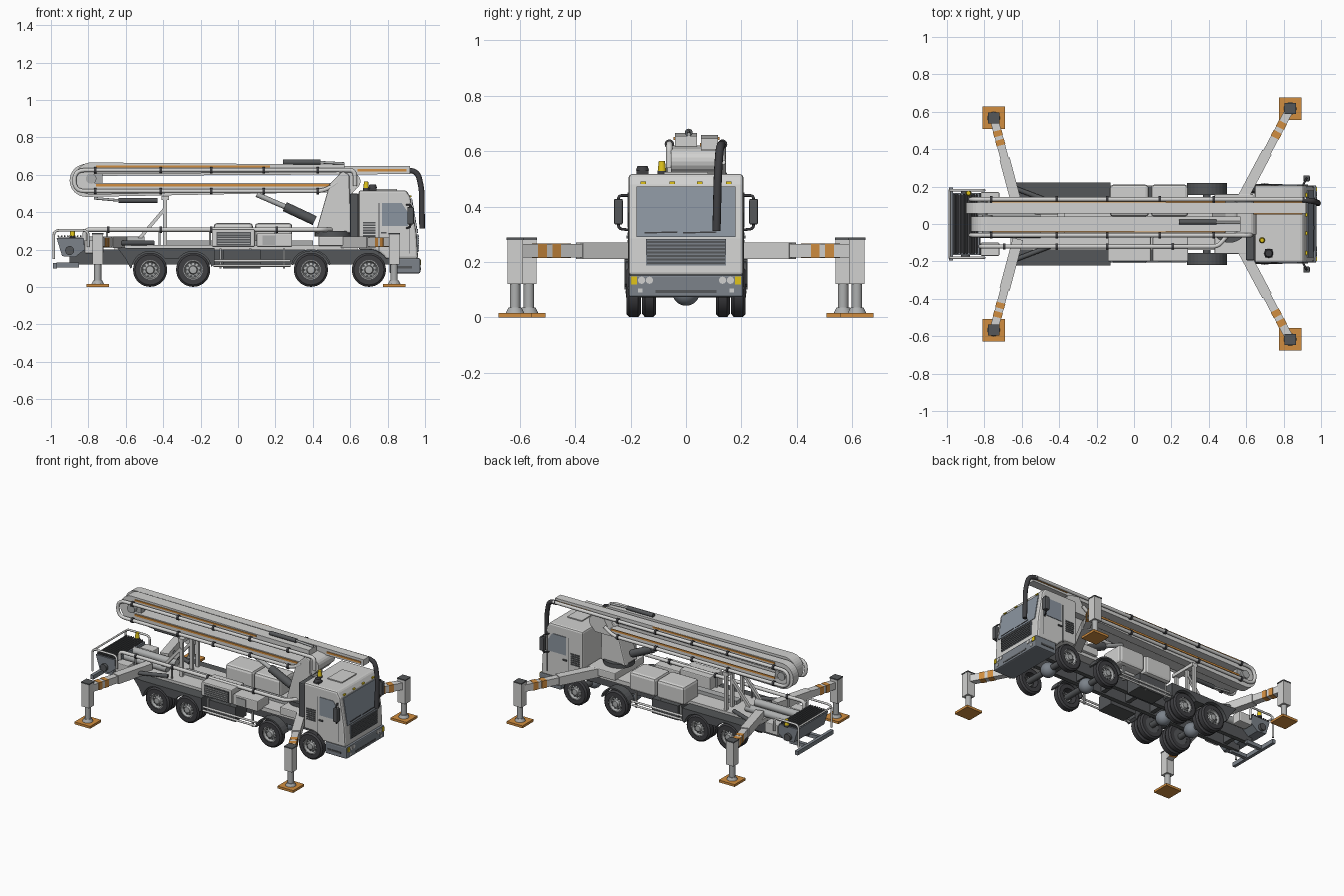
import bpy, bmesh
from math import sin, cos, pi, radians
from mathutils import Vector, Matrix

cube = bpy.data.objects.get("Cube")
if cube:
    bpy.data.objects.remove(cube, do_unlink=True)


def material(name, r, g, b):
    mat = bpy.data.materials.new(name)
    mat.use_nodes = True
    mat.diffuse_color = (r, g, b, 1)
    mat.node_tree.nodes["Principled BSDF"].inputs["Base Color"].default_value = (r, g, b, 1)
    return mat


WHITE = material("off white paint", .64, .64, .63)
ORANGE = material("orange paint", .64, .27, .05)
RUBBER = material("black rubber", .05, .05, .055)
CHARCOAL = material("charcoal", .09, .095, .1)
SLATE = material("slate grey", .2, .225, .255)
GLASS = material("window glass", .26, .3, .35)
YELLOW = material("yellow lamp", .75, .55, .01)
METAL = material("bare metal", .42, .43, .43)


def place(name, mesh, mat, bevel=0, sym=False):
    mesh.materials.append(mat)
    obj = bpy.data.objects.new(name, mesh)
    bpy.context.collection.objects.link(obj)
    if bevel:
        mod = obj.modifiers.new("soft_edges", "BEVEL")
        mod.width, mod.segments = bevel, 2
    if sym:
        obj.modifiers.new("other_side", "MIRROR").use_axis = (False, True, False)
    return obj


def finish(name, bm, mat, bevel=0, sym=False, smooth=False):
    bmesh.ops.recalc_face_normals(bm, faces=bm.faces)
    for f in bm.faces:
        f.smooth = smooth
    for e in bm.edges:
        e.smooth = not (smooth and e.calc_face_angle(0) > radians(35))
    mesh = bpy.data.meshes.new(name)
    bm.to_mesh(mesh)
    bm.free()
    return place(name, mesh, mat, bevel, sym)


def prism(name, outline, ys, mat, **kw):
    """Side outline in x and z, pulled across the given y range."""
    bm = bmesh.new()
    face = bm.faces.new([bm.verts.new((x, ys[0], z)) for x, z in outline])
    new = bmesh.ops.extrude_face_region(bm, geom=[face])["geom"]
    moved = [v for v in new if isinstance(v, bmesh.types.BMVert)]
    bmesh.ops.translate(bm, verts=moved, vec=(0, ys[1] - ys[0], 0))
    return finish(name, bm, mat, **kw)


def box(name, xs, ys, zs, mat, **kw):
    (a, b), (c, d) = xs, zs
    return prism(name, [(a, c), (b, c), (b, d), (a, d)], ys, mat, **kw)


def beam(name, p, q, width, height, mat, **kw):
    p, q = Vector(p), Vector(q)
    turn = (q - p).to_track_quat("X", "Z").to_matrix().to_4x4()
    size = Matrix.Diagonal(((q - p).length, width, height, 1))
    bm = bmesh.new()
    bmesh.ops.create_cube(bm, size=1, matrix=Matrix.Translation((p + q) / 2) @ turn @ size)
    return finish(name, bm, mat, **kw)


def rod(name, p, q, radius, mat, tip=None, sides=20, **kw):
    p, q = Vector(p), Vector(q)
    turn = (q - p).to_track_quat("Z", "Y").to_matrix().to_4x4()
    bm = bmesh.new()
    bmesh.ops.create_cone(bm, cap_ends=True, segments=sides, radius1=radius,
                          radius2=radius if tip is None else tip, depth=(q - p).length,
                          matrix=Matrix.Translation((p + q) / 2) @ turn)
    return finish(name, bm, mat, smooth=True, **kw)


def lathe(name, x, z, profile, mat, **kw):
    """Radius and y pairs, turned around a crosswise axle."""
    bm = bmesh.new()
    verts = [bm.verts.new((x + r, y, z)) for r, y in profile]
    edges = [bm.edges.new(pair) for pair in zip(verts, verts[1:])]
    bmesh.ops.spin(bm, geom=verts + edges, cent=(x, 0, z), axis=(0, 1, 0),
                   angle=2 * pi, steps=32, use_merge=True)
    bmesh.ops.remove_doubles(bm, verts=bm.verts, dist=.0001)
    return finish(name, bm, mat, smooth=True, **kw)


def tube(name, points, radius, mat, bend=.03, **kw):
    """Pipe along a path with rounded corners."""
    pts = [Vector(p) for p in points]
    path = [pts[0]]
    for a, b, c in zip(pts, pts[1:], pts[2:]):
        start, end = b + (a - b).normalized() * bend, b + (c - b).normalized() * bend
        path += [start.lerp(b, t / 5).lerp(b.lerp(end, t / 5), t / 5) for t in range(6)]
    path.append(pts[-1])
    curve = bpy.data.curves.new(name, "CURVE")
    curve.dimensions = "3D"
    curve.bevel_depth, curve.bevel_resolution, curve.use_fill_caps = radius, 3, True
    spline = curve.splines.new("POLY")
    spline.points.add(len(path) - 1)
    for point, co in zip(spline.points, path):
        point.co = (*co, 1)
    temp = bpy.data.objects.new(name + "_path", curve)
    mesh = bpy.data.meshes.new_from_object(temp)
    bpy.data.objects.remove(temp)
    return place(name, mesh, mat, **kw)


def arc(x, z, r, start, stop, steps=12):
    angles = [radians(start + (stop - start) * i / steps) for i in range(steps + 1)]
    return [(x + r * cos(a), z + r * sin(a)) for a in angles]


# Wheels, axles and mudguards
AXLE = .092
REAR, STEER = (-.47, -.24), (.39, .7)


def tyre(name, x, y, w):
    lathe(name, x, AXLE, [(.052, y), (.08, y), (.091, y + .01), (.091, y + w - .01),
                          (.08, y + w), (.052, y + w), (.052, y)], RUBBER, sym=True)


for x in REAR + STEER:
    tyre("outer_tyre", x, .163, .052)
    lathe("wheel_rim", x, AXLE, [(.054, .212), (.047, .212), (.04, .195), (.024, .2),
                                 (.02, .216), (0, .218)], METAL, sym=True)
    for hx, hz in arc(x, AXLE, .034, 0, 324, 9):
        rod("rim_hole", (hx, .19, hz), (hx, .2005, hz), .006, CHARCOAL, sides=8, sym=True)
    rod("axle", (x, -.19, AXLE), (x, .19, AXLE), .02, CHARCOAL)
    lathe("differential", x, AXLE, [(r, y) for y, r in arc(0, 0, .05, 180, 0)], SLATE)
for x in REAR:
    tyre("inner_tyre", x, .108, .05)
    rod("inner_hub", (x, .11, AXLE), (x, .155, AXLE), .053, CHARCOAL, sym=True)
prism("rear_mudguard", [(-.65, .215), (-.6, .15), (-.575, .1)] + arc(-.47, AXLE, .099, 175, 35)
      + arc(-.24, AXLE, .099, 145, 10) + [(-.125, .12), (-.125, .208), (-.58, .208)],
      (.14, .222), CHARCOAL, sym=True)
prism("front_mudguard", arc(.39, AXLE, .1, 165, 15) + arc(.39, AXLE, .11, 15, 165),
      (.155, .218), CHARCOAL, sym=True)

# Chassis and deck
box("chassis_rail", (-.9, .9), (.045, .075), (.12, .2), CHARCOAL, sym=True)
for i in range(9):
    x = -.8 + i * .2
    box("cross_member", (x, x + .03), (-.05, .05), (.13, .19), CHARCOAL)
box("deck", (-.66, .64), (-.14, .14), (.198, .226), WHITE)
box("water_channel", (-.4, .4), (-.03, .02), (.226, .25), METAL)
box("under_deck_locker", (-.08, .12), (.08, .2), (.1, .2), CHARCOAL, sym=True)
for z in (.115, .14):
    tube("side_guard", [(-.13, -.2, z), (.28, -.2, z)], .007, WHITE, sym=True)
for x in (-.1, .06, .24):
    box("guard_bracket", (x, x + .012), (.185, .197), (.1, .205), METAL, sym=True)

# Equipment on the deck
for xs in ((-.13, .08), (.09, .29)):
    box("left_tank", xs, (.04, .21), (.215, .342), WHITE, bevel=.018)
box("cooler_housing", (-.14, .09), (-.2, -.06), (.215, .31), WHITE, bevel=.006)
box("cooler_panel", (-.115, .07), (-.204, -.2), (.222, .295), CHARCOAL)
for i in range(5):
    z = .23 + i * .013
    box("cooler_slat", (-.11, .065), (-.208, -.204), (z, z + .005), METAL)
box("right_locker", (.1, .29), (-.2, -.07), (.215, .287), WHITE, bevel=.006)
box("locker_hatch", (.13, .2), (-.205, -.2), (.225, .275), METAL)
tube("delivery_pipe", [(-.82, -.12, .25), (-.82, -.12, .307), (.45, -.12, .307),
                       (.5, -.06, .307)], .012, WHITE)
for x in (-.7, -.42, -.15, .2):
    rod("pipe_clamp", (x, -.12, .307), (x + .014, -.12, .307), .017, RUBBER)
    rod("pipe_stand", (x, -.12, .22), (x, -.12, .307), .006, METAL)
for y in (.055, .12):
    box("boom_rest_post", (-.4, -.38), (y - .01, y + .01), (.22, .48), WHITE, sym=y < .1)
beam("boom_rest_brace", (-.39, .06, .42), (-.56, .06, .22), .018, .018, WHITE, sym=True)
box("boom_rest_saddle", (-.41, -.37), (-.07, .13), (.465, .488), WHITE)

# Hopper and tail
prism("hopper", [(-.97, .262), (-.825, .262), (-.82, .2), (-.87, .16), (-.94, .165)],
      (-.165, .165), SLATE)
box("hopper_opening", (-.962, -.835), (-.155, .155), (.262, .266), RUBBER)
for i in range(8):
    x = -.96 + i * .017
    rod("hopper_grate_bar", (x, -.16, .272), (x, .16, .272), .005, CHARCOAL, sides=8)
rod("mixer_bearing", (-.9, .16, .195), (-.9, .185, .195), .024, CHARCOAL, sym=True)
tube("tail_rail", [(-.8, .18, .215), (-.8, .18, .303), (-.985, .18, .303),
                   (-.985, .18, .15)], .007, WHITE, sym=True)
rod("tail_cross_rail", (-.985, -.18, .29), (-.985, .18, .29), .006, WHITE)
box("under_run_bar", (-.99, -.968), (-.195, .195), (.1, .128), SLATE)
box("under_run_bracket", (-.97, -.85), (.06, .085), (.105, .13), SLATE, sym=True)
box("valve_block", (-.82, -.72), (.1, .17), (.18, .25), WHITE, sym=True, bevel=.005)
for y in (-.05, .05):
    rod("pump_cylinder", (-.83, y, .245), (-.5, y, .245), .025, METAL)

# Cab
prism("cab_body", [(.645, .2), (.645, .517), (.9, .517), (.922, .48), (.955, .285),
                   (.963, .15), (.81, .15)] + arc(.7, AXLE, .108, 30, 95, 5),
      (-.207, .207), WHITE, bevel=.012)
prism("windscreen", [(.926, .472), (.957, .29), (.962, .29), (.931, .472)], (-.178, .178), GLASS)
prism("door_window", [(.77, .325), (.77, .45), (.875, .45), (.908, .4), (.908, .325)],
      (.207, .211), GLASS, sym=True)
for x in (.752, .914):
    box("door_seam", (x, x + .004), (.207, .209), (.18, .45), CHARCOAL, sym=True)
box("door_handle", (.765, .795), (.207, .214), (.285, .295), CHARCOAL, sym=True)
for i in range(6):
    z = .27 + i * .014
    box("cab_side_vent", (.668, .735), (.207, .211), (z, z + .009), CHARCOAL, sym=True)
box("cab_grille", (.95, .964), (-.145, .145), (.187, .282), SLATE)
for i in range(7):
    z = .192 + i * .0128
    box("grille_slat", (.962, .968), (-.14, .14), (z, z + .007), CHARCOAL)
box("front_bumper", (.81, .975), (-.207, .207), (.073, .154), SLATE, bevel=.008)
box("bumper_recess", (.974, .977), (-.11, .11), (.088, .098), CHARCOAL)
box("cab_step", (.83, .93), (.2, .211), (.1, .112), CHARCOAL, sym=True)
box("turn_signal", (.972, .979), (.176, .198), (.118, .148), YELLOW, sym=True)
for y in (.132, .16):
    rod("headlamp", (.97, y, .134), (.979, y, .134), .013, WHITE, sym=True)
box("fog_lamp", (.973, .978), (.157, .173), (.09, .105), WHITE, sym=True)
for y in (.05, .155):
    box("roof_marker", (.915, .927), (y - .01, y + .01), (.482, .49), YELLOW, sym=True)
box("roof_hatch", (.74, .85), (-.08, .08), (.517, .524), WHITE)
for y in (-.09, .05):
    beam("wiper", (.96, y - .06, .305), (.96, y + .06, .308), .004, .005, RUBBER)
box("mirror", (.905, .94), (.228, .26), (.335, .428), CHARCOAL, sym=True, bevel=.006)
tube("mirror_arm", [(.9, .2, .44), (.922, .244, .44), (.922, .244, .32), (.9, .2, .315)],
     .005, RUBBER, bend=.015, sym=True)
box("air_horn_base", (.7, .74), (-.178, -.135), (.515, .53), RUBBER)
rod("air_horn", (.72, -.157, .53), (.72, -.157, .547), .024, RUBBER, tip=.018)
box("air_intake", (.598, .645), (-.195, -.06), (.25, .5), CHARCOAL, bevel=.008)
for x, y, z in ((.685, -.087, .517), (-.885, .165, .262)):
    rod("beacon_base", (x, y, z), (x, y, z + .012), .016, RUBBER)
    rod("beacon", (x, y, z + .012), (x, y, z + .048), .015, YELLOW, tip=.011)

# Outriggers
for label, root, foot in (("front", (.56, .1), (.835, .617)), ("rear", (-.62, .08), (-.75, .567))):
    a, b = Vector((*root, .24)), Vector((*foot, .24))
    x, y = foot
    beam(label + "_outrigger_sleeve", a, a.lerp(b, .55), .056, .06, WHITE, sym=True)
    beam(label + "_outrigger_arm", a.lerp(b, .5), b, .044, .048, WHITE, sym=True)
    for t in (.7, .8):
        beam(label + "_outrigger_stripe", a.lerp(b, t), a.lerp(b, t + .06), .048, .052,
             ORANGE, sym=True)
    box(label + "_leg_housing", (x - .029, x + .029), (y - .028, y + .028), (.12, .28), WHITE, sym=True)
    box(label + "_leg_cap", (x - .031, x + .031), (y - .03, y + .03), (.28, .288), CHARCOAL, sym=True)
    rod(label + "_leg_ram", (x, y, .03), (x, y, .125), .019, METAL, sym=True)
    rod(label + "_leg_ankle", (x, y, .015), (x, y, .035), .034, METAL, tip=.024, sym=True)
    box(label + "_ground_pad", (x - .06, x + .06), (y - .06, y + .06), (0, .016), ORANGE, sym=True)
rod("rear_outrigger_ram", (-.45, .12, .235), (-.66, .2, .235), .013, CHARCOAL, sym=True)

# Turret
box("turret_platform", (.43, .64), (-.16, .16), (.22, .272), WHITE, bevel=.006)
rod("slew_ring", (.51, 0, .27), (.51, 0, .3), .1, CHARCOAL, sides=32)
prism("turret", [(.415, .29), (.605, .29), (.595, .6), (.56, .62), (.49, .55)], (-.07, .07),
      WHITE, bevel=.008)
prism("turret_head", [(.48, .5), (.61, .5)] + arc(.61, .565, .045, -60, 90, 8) + [(.55, .62)],
      (-.055, .122), WHITE)
rod("lift_cylinder", (.41, 0, .355), (.25, 0, .43), .026, CHARCOAL)
rod("lift_piston", (.25, 0, .43), (.1, 0, .495), .014, METAL)


# Folded boom: each pair of sections meets in a rounded knuckle
def fold(name, ys, x, z, r, upper, lower):
    inner = .024
    outline = [(upper, z + r - .012)] + arc(x, z, r, 90, 270, 16) + [
        (lower, z - r + .025), (lower, z - inner)] + arc(x, z, inner, 270, 90) + [(upper, z + inner + .01)]
    prism(name, outline, ys, WHITE)
    mid = sum(ys) / 2
    rod(name + "_pin", (x, ys[0] - .008, z), (x, ys[1] + .008, z), .028, METAL)
    box(name + "_link", (x - .05, x + .06), (mid - .02, mid + .02), (z - .03, z + .03), METAL)


fold("main_boom", (-.04, .04), -.785, .58, .086, .57, .55)
fold("tip_boom", (.055, .115), -.812, .57, .088, .92, .5)
for side, y in (("right", -.045), ("left", .115)):
    box(side + "_upper_stripe", (-.76, .17), (y, y + .005), (.64, .651), ORANGE)
    box(side + "_lower_stripe", (-.76, .49), (y, y + .005), (.538, .551), ORANGE)
for y in (.05, .115):
    box("tip_stripe", (.64, .9), (y, y + .005), (.617, .63), ORANGE)
for y, front in ((-.06, .56), (.132, .92)):
    tube("boom_pipe", [(front, y, .625), (-.875, y, .625), (-.875, y, .513), (.47, y, .513),
                       (.53, y, .56)], .0115, WHITE, bend=.055)
    for x in (-.77, -.42, -.15, .13, .42):
        for z in (.513, .625):
            rod("boom_pipe_clamp", (x, y, z), (x + .014, y, z), .017, RUBBER)
tube("right_pipe_elbow", [(.54, -.06, .625), (.625, -.06, .625), (.625, -.06, .54)], .012, WHITE)
tube("end_hose", [(.9, .13, .624), (.96, .122, .62), (.983, .115, .52), (.984, .11, .312)],
     .015, RUBBER, bend=.04)
rod("upper_boom_ram", (.24, .01, .667), (.44, .01, .667), .014, CHARCOAL)
rod("upper_boom_piston", (.44, .01, .667), (.57, .01, .66), .007, METAL)
rod("lower_boom_ram", (-.64, .01, .463), (-.43, .01, .463), .014, CHARCOAL)
rod("lower_boom_piston", (-.77, .01, .475), (-.64, .01, .463), .007, METAL)
